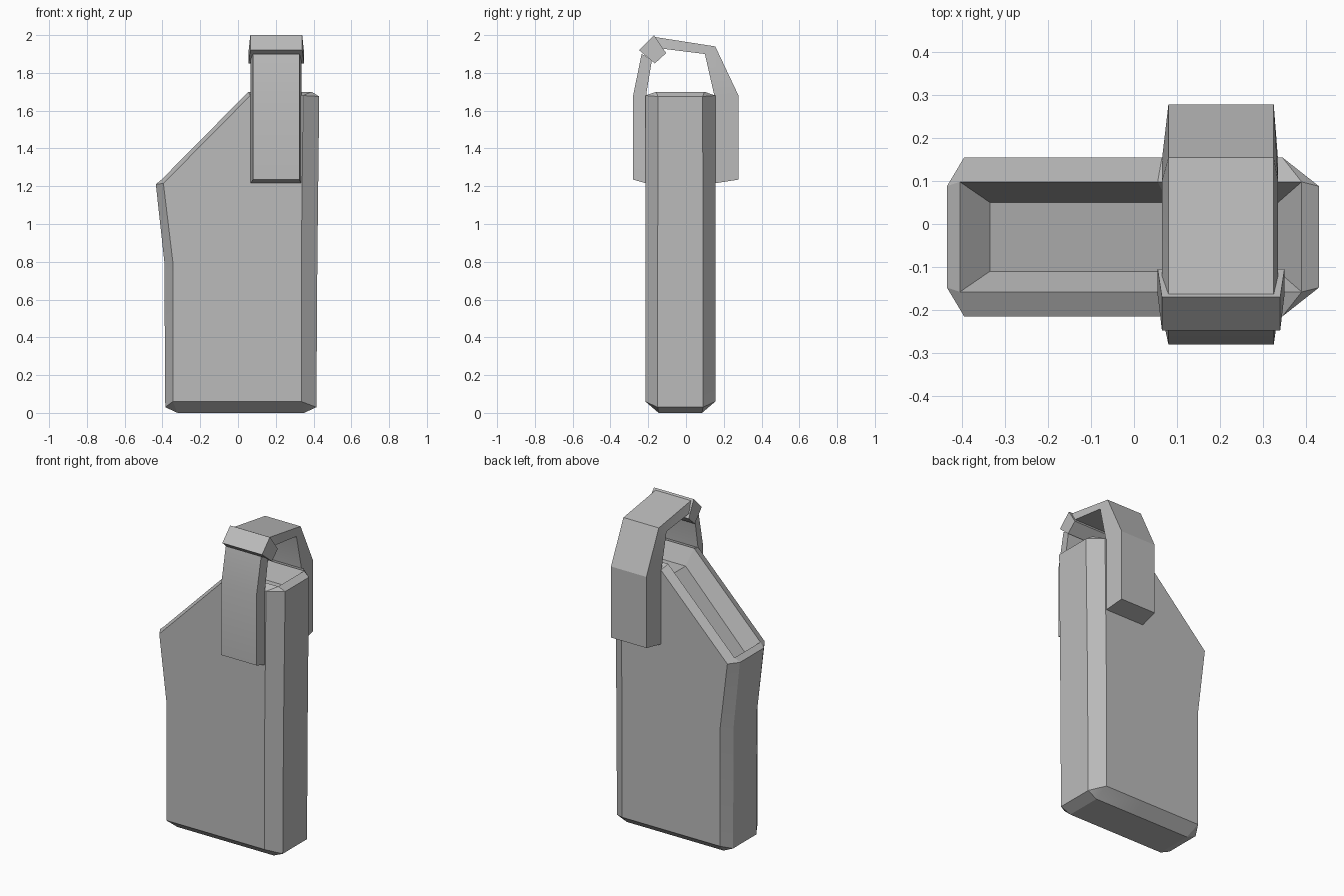
import bpy, bmesh, math

cube = bpy.data.objects.get("Cube")
if cube:
    bpy.data.objects.remove(cube, do_unlink=True)

grey = bpy.data.materials.new("plain_grey")
grey.use_nodes = True
GREY = (0.5, 0.5, 0.5, 1)
grey.diffuse_color = GREY
grey.node_tree.nodes["Principled BSDF"].inputs["Base Color"].default_value = GREY


def finish(name, bm):
    """Clean the mesh and turn it into a shaded object."""
    bmesh.ops.remove_doubles(bm, verts=bm.verts, dist=0.0005)
    bmesh.ops.recalc_face_normals(bm, faces=bm.faces)
    mesh = bpy.data.meshes.new(name)
    bm.to_mesh(mesh)
    bm.free()
    mesh.materials.append(grey)
    obj = bpy.data.objects.new(name, mesh)
    bpy.context.collection.objects.link(obj)
    bpy.ops.object.select_all(action='DESELECT')
    obj.select_set(True)
    bpy.context.view_layer.objects.active = obj
    bpy.ops.object.shade_smooth_by_angle(angle=math.radians(20))
    return obj


def bridge(bm, a, b):
    """Join two closed rings with quads, skipping collapsed sides."""
    n = len(a)
    for i in range(n):
        j = (i + 1) % n
        quad = []
        for v in (a[i], a[j], b[j], b[i]):
            if all((v.co - q.co).length > 0.0005 for q in quad):
                quad.append(v)
        if len(quad) > 2:
            bm.faces.new(quad)


def strap(name, steps, outer_x, inner_x):
    """Loft a bar along (outer, inner) pairs of y, z points."""
    bm = bmesh.new()
    rings = []
    for (oy, oz), (iy, iz) in steps:
        rings.append([bm.verts.new(p) for p in (
            (outer_x[0], oy, oz), (outer_x[1], oy, oz),
            (inner_x[1], iy, iz), (inner_x[0], iy, iz))])
    for a, b in zip(rings, rings[1:]):
        bridge(bm, a, b)
    bm.faces.new(rings[0])
    bm.faces.new(rings[-1])
    return finish(name, bm)


# Pouch: half rings of x, half depth, z, mirrored front to back
MID_Y = -0.03
levels = [
    # bottom
    [(-.32, .115, 0), (-.32, .115, 0), (.06, .115, 0), (.35, .115, 0), (.35, .115, 0)],
    # lower bevel
    [(-.385, .115, .03), (-.345, .185, .06), (.06, .185, .06), (.335, .185, .06), (.415, .12, .03)],
    # waist
    [(-.39, .115, .8), (-.345, .185, .8), (.06, .185, .8), (.335, .185, .8), (.42, .12, .8)],
    # outer lip
    [(-.435, .118, 1.21), (-.395, .185, 1.215), (.065, .185, 1.68), (.345, .185, 1.68), (.43, .118, 1.675)],
    # inner lip
    [(-.405, .128, 1.235), (-.405, .128, 1.235), (.055, .128, 1.7), (.39, .128, 1.7), (.39, .128, 1.7)],
    # recess floor
    [(-.335, .08, 1.165), (-.335, .08, 1.165), (.08, .08, 1.6), (.335, .08, 1.6), (.335, .08, 1.6)],
]
bm = bmesh.new()
rings = []
for half in levels:
    front = [bm.verts.new((x, MID_Y - d, z)) for x, d, z in half]
    back = [bm.verts.new((x, MID_Y + d, z)) for x, d, z in reversed(half)]
    rings.append(front + back)
for a, b in zip(rings, rings[1:]):
    bridge(bm, a, b)
# Close the base and the recess floor across their middle columns
for ring in (rings[0], rings[-1]):
    for i in (1, 2):
        bm.faces.new((ring[i], ring[i + 1], ring[8 - i], ring[9 - i]))
finish("pouch_body", bm)

# Clip straps, tapering slightly toward the outside
OUTER, INNER = (.08, .325), (.065, .335)
strap("back_strap", [
    ((.278, 1.235), (.15, 1.215)),
    ((.278, 1.68), (.15, 1.68)),
    ((.155, 1.94), (.1, 1.9)),
    ((-.165, 1.99), (-.14, 1.93))], OUTER, INNER)
strap("front_strap", [
    ((-.28, 1.235), (-.21, 1.215)),
    ((-.28, 1.68), (-.21, 1.69)),
    ((-.235, 1.9), (-.18, 1.87))], OUTER, INNER)

# Tilted block that joins the straps
strap("clasp_block", [
    ((-.17, 2), (-.105, 1.905)),
    ((-.248, 1.92), (-.165, 1.85))], (.065, .34), (.055, .35))
